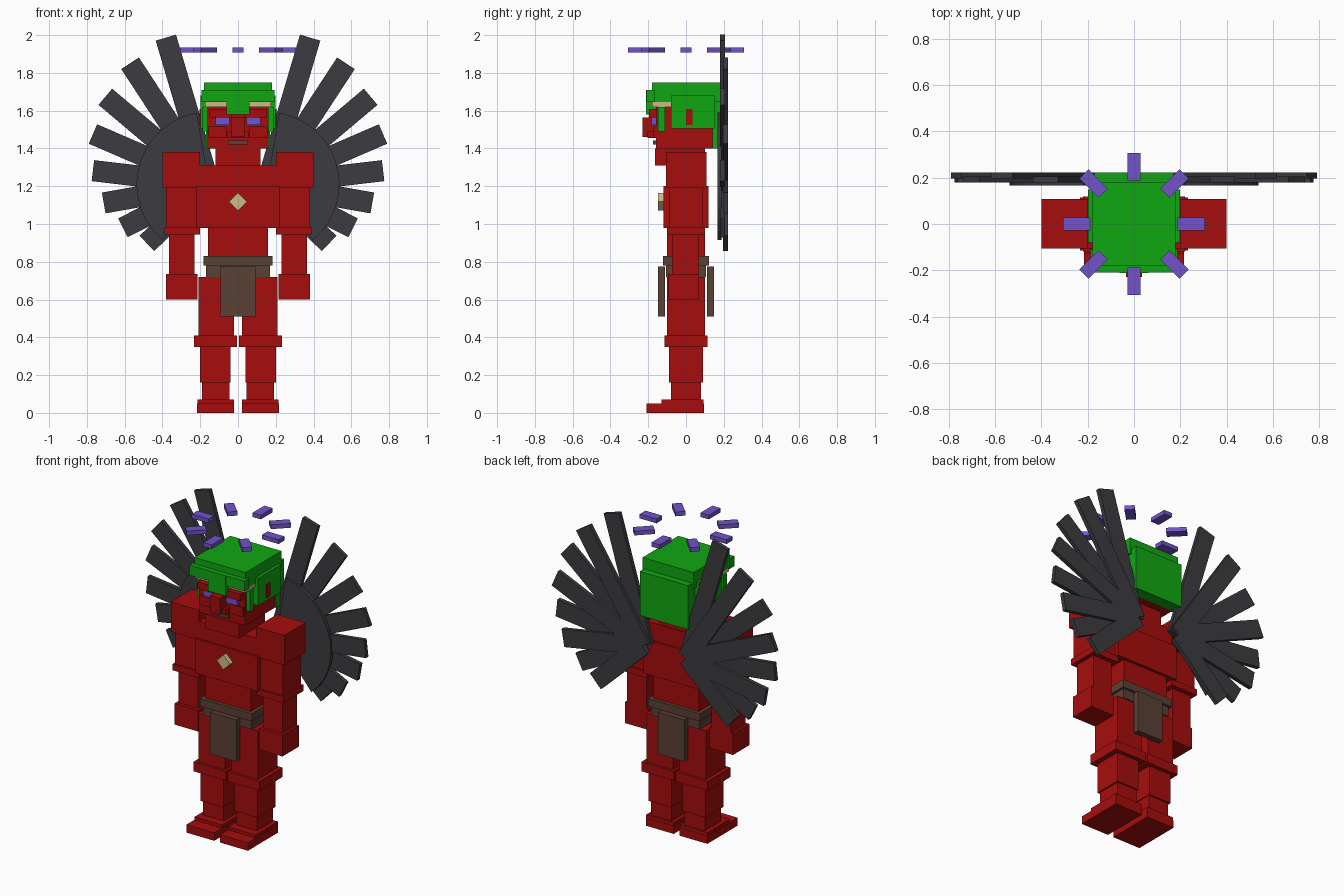
import bpy, bmesh, math
from mathutils import Matrix, Vector


def material(name, rgb):
    m = bpy.data.materials.new(name)
    m.diffuse_color = (*rgb, 1)
    return m


RED = material("red skin", (0.38, 0.004, 0.004))
GREEN = material("green hair", (0.005, 0.39, 0.006))
DARK = material("charcoal feather", (0.045, 0.044, 0.051))
VIOLET = material("violet glow", (0.17, 0.085, 0.58))
BROWN = material("brown leather", (0.105, 0.052, 0.036))
TAN = material("pale gold", (0.60, 0.50, 0.24))


def finish(name, bm, mat):
    bmesh.ops.recalc_face_normals(bm, faces=bm.faces)
    me = bpy.data.meshes.new(name)
    bm.to_mesh(me)
    bm.free()
    me.materials.append(mat)
    ob = bpy.data.objects.new(name, me)
    bpy.context.collection.objects.link(ob)
    return ob


def turned_box(name, mat, centre, size, rot=Matrix()):
    bm = bmesh.new()
    bmesh.ops.create_cube(bm, size=1, matrix=Matrix.Translation(centre) @ rot @ Matrix.Diagonal((*size, 1)))
    return finish(name, bm, mat)


def box(name, mat, x0, x1, y0, y1, z0, z1):
    return turned_box(name, mat, ((x0 + x1) / 2, (y0 + y1) / 2, (z0 + z1) / 2),
                      (x1 - x0, y1 - y0, z1 - z0))


def pair(name, mat, x0, x1, y0, y1, z0, z1):
    box("right_" + name, mat, x0, x1, y0, y1, z0, z1)
    box("left_" + name, mat, -x1, -x0, y0, y1, z0, z1)


# legs
pair("sole", RED, 0.02, 0.217, -0.21, 0.095, 0, 0.05)
pair("foot", RED, 0.022, 0.215, -0.13, 0.093, 0.05, 0.07)
pair("ankle", RED, 0.045, 0.19, -0.08, 0.08, 0.07, 0.16)
pair("calf", RED, 0.04, 0.20, -0.09, 0.09, 0.16, 0.35)
pair("knee", RED, 0.005, 0.233, -0.115, 0.115, 0.35, 0.41)
pair("thigh", RED, 0.022, 0.21, -0.10, 0.10, 0.41, 0.72)

# torso
box("pelvis", RED, -0.165, 0.165, -0.10, 0.10, 0.70, 0.83)
box("abdomen", RED, -0.16, 0.16, -0.10, 0.10, 0.83, 0.98)
box("chest", RED, -0.22, 0.22, -0.118, 0.118, 0.98, 1.20)
box("upper_chest", RED, -0.215, 0.215, -0.105, 0.105, 1.20, 1.31)
box("neck", RED, -0.12, 0.12, -0.163, 0.10, 1.31, 1.40)

# arms
pair("shoulder", RED, 0.20, 0.40, -0.105, 0.108, 1.19, 1.38)
pair("upper_arm", RED, 0.215, 0.38, -0.09, 0.09, 0.985, 1.19)
pair("elbow", RED, 0.20, 0.39, -0.10, 0.10, 0.945, 0.985)
pair("forearm", RED, 0.23, 0.365, -0.075, 0.07, 0.735, 0.945)
pair("hand", RED, 0.215, 0.38, -0.095, 0.07, 0.60, 0.735)

# belt and cloth
box("belt", BROWN, -0.183, 0.183, -0.122, 0.122, 0.78, 0.83)
box("lower_belt", BROWN, -0.17, 0.17, -0.107, 0.107, 0.72, 0.78)
box("front_cloth", BROWN, -0.093, 0.093, -0.147, -0.112, 0.51, 0.775)
box("back_cloth", BROWN, -0.093, 0.093, 0.112, 0.147, 0.51, 0.775)

# chest gem
turned_box("chest_gem", TAN, (0, -0.133, 1.118), (0.067, 0.03, 0.067), Matrix.Rotation(math.pi / 4, 4, 'Y'))

# head and face
box("head", RED, -0.162, 0.162, -0.16, 0.15, 1.40, 1.70)
box("nose_bridge", RED, -0.035, 0.035, -0.23, -0.16, 1.46, 1.565)
box("nostrils", RED, -0.055, 0.055, -0.205, -0.16, 1.455, 1.49)
pair("cheek", RED, 0.06, 0.155, -0.172, -0.16, 1.455, 1.515)
pair("brow", RED, 0.035, 0.15, -0.195, -0.16, 1.565, 1.61)
pair("eye", VIOLET, 0.045, 0.12, -0.183, -0.16, 1.523, 1.565)
box("mouth", BROWN, -0.052, 0.052, -0.175, -0.16, 1.42, 1.442)
pair("ear", RED, 0.16, 0.203, 0.0, 0.035, 1.525, 1.61)

# hair
box("hair_top", GREEN, -0.18, 0.18, -0.18, 0.18, 1.645, 1.75)
box("headband", TAN, -0.176, 0.176, -0.18, -0.08, 1.62, 1.645)
box("fringe_band", GREEN, -0.193, 0.193, -0.21, -0.163, 1.645, 1.71)
box("fringe_lock", GREEN, -0.062, 0.062, -0.212, -0.16, 1.58, 1.71)
pair("side_hair", GREEN, 0.155, 0.198, -0.08, 0.15, 1.505, 1.68)
pair("sideburn", GREEN, 0.155, 0.187, -0.147, -0.11, 1.49, 1.62)
box("back_hair", GREEN, -0.17, 0.17, 0.14, 0.222, 1.40, 1.68)

# halo of eight radial bars
for i in range(8):
    a = i * math.pi / 4
    turned_box(f"halo_bar_{i + 1}", VIOLET, (0.247 * math.cos(a), 0.247 * math.sin(a), 1.921),
               (0.118, 0.058, 0.027), Matrix.Rotation(a, 4, 'Z'))

# wings: eight feathers fanned from a root, plus a round covert in front
ROOT_X, ROOT_Z = 0.152, 1.21
for side, s in (("right", 1), ("left", -1)):
    for i in range(8):
        a = math.radians(73.5 - 16.7 * i)
        length = 0.81 - 0.043 * i - 0.0011 * i * i
        direction = Vector((s * math.cos(a), 0, math.sin(a)))
        centre = Vector((s * ROOT_X, 0.193 + 0.017 * (i % 2), ROOT_Z)) + direction * length / 2
        rot = Matrix.Rotation(-s * a, 4, 'Y')
        turned_box(f"{side}_feather_{i + 1}", DARK, centre, (length, 0.026, 0.112), rot)
    bm = bmesh.new()
    rim = [(0, 0)] + [(0.385 * math.cos(math.radians(t)), 0.385 * math.sin(math.radians(t)))
                      for t in range(80, -51, -10)]
    face = bm.faces.new([bm.verts.new((s * (ROOT_X + x), 0.167, ROOT_Z + z)) for x, z in rim])
    out = bmesh.ops.extrude_face_region(bm, geom=[face])
    bmesh.ops.translate(bm, vec=(0, 0.022, 0), verts=[g for g in out["geom"] if isinstance(g, bmesh.types.BMVert)])
    finish(f"{side}_wing_covert", bm, DARK)
